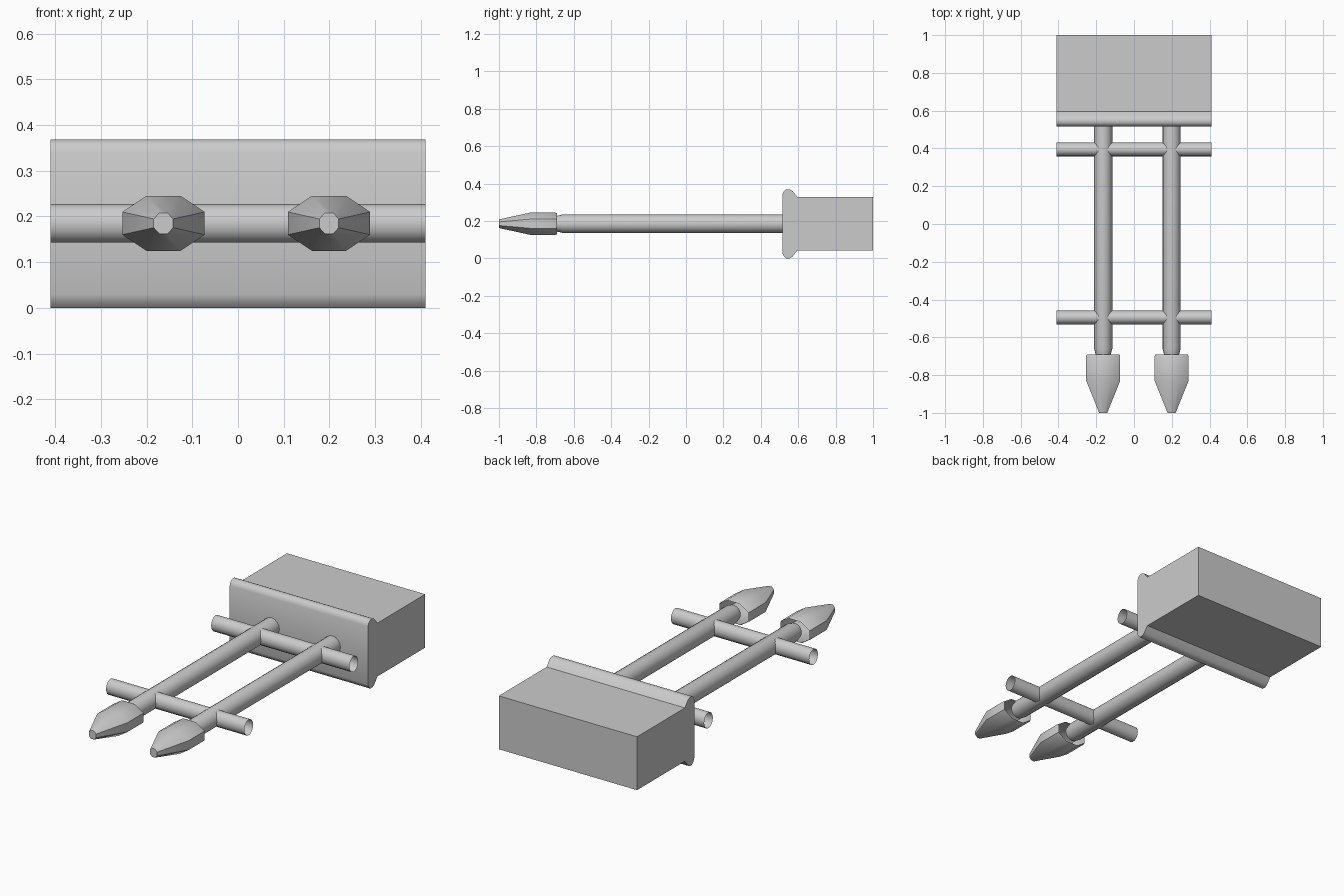
import bpy, math
from mathutils import Vector

if "Cube" in bpy.data.objects:
    bpy.data.objects.remove(bpy.data.objects["Cube"])

ZC = 0.185
ROD_X = (-0.163, 0.199)


def make(name, verts, faces, angle=None):
    me = bpy.data.meshes.new(name)
    me.from_pydata(verts, [], faces)
    ob = bpy.data.objects.new(name, me)
    bpy.context.collection.objects.link(ob)
    bpy.ops.object.select_all(action='DESELECT')
    ob.select_set(True)
    bpy.context.view_layer.objects.active = ob
    bpy.ops.object.mode_set(mode='EDIT')
    bpy.ops.mesh.select_all(action='SELECT')
    bpy.ops.mesh.normals_make_consistent(inside=False)
    bpy.ops.object.mode_set(mode='OBJECT')
    if angle:
        bpy.ops.object.shade_smooth_by_angle(angle=math.radians(angle))
    return ob


def loft(name, rings, cap_start=False, cap_end=False, angle=40):
    """Skin a list of rings that all have the same point count."""
    n = len(rings[0])
    verts = [p for r in rings for p in r]
    faces = [(k * n + i, k * n + (i + 1) % n, (k + 1) * n + (i + 1) % n, (k + 1) * n + i)
             for k in range(len(rings) - 1) for i in range(n)]
    if cap_start:
        faces.append(tuple(range(n)))
    if cap_end:
        faces.append(tuple(range(len(verts) - n, len(verts))))
    return make(name, verts, faces, angle)


def ring_y(x, y, rx, rz, n, turn=0.0):
    return [(x + rx * math.cos(2 * math.pi * (i + turn) / n), y,
             ZC + rz * math.sin(2 * math.pi * (i + turn) / n)) for i in range(n)]


def ring_x(x, y, ry, rz, n):
    return [(x, y + ry * math.cos(2 * math.pi * i / n),
             ZC + rz * math.sin(2 * math.pi * i / n)) for i in range(n)]


# Block with a raised front flange, one profile swept along x
upper = [(0.515, 0.155), (0.522, 0.173), (0.535, 0.183), (0.555, 0.183), (0.57, 0.175), (0.595, 0.143), (1.0, 0.143)]
profile = [(y, ZC + z) for y, z in upper] + [(y, ZC - z) for y, z in reversed(upper)]
# the underside flange reaches z = 0
profile = [(y, 0.0 if z < 0.005 else z) for y, z in profile]
loft("block", [[(x, y, z) for y, z in profile] for x in (-0.41, 0.41)], True, True)

# Two long rods, each with a flattened eight-sided tapered tip
for i, x in enumerate(ROD_X):
    loft(f"rod_{i}", [ring_y(x, -0.69, 0.04, 0.042, 16), ring_y(x, -0.66, 0.048, 0.049, 16),
                      ring_y(x, 0.53, 0.048, 0.049, 16)], True)
    k = 1 / math.cos(math.pi / 8)
    loft(f"tip_{i}", [ring_y(x, -1.0, 0.023, 0.025, 8, 0.5),
                      ring_y(x, -0.83, 0.09 * k, 0.06 * k, 8, 0.5),
                      ring_y(x, -0.70, 0.09 * k, 0.06 * k, 8, 0.5),
                      ring_y(x, -0.69, 0.086 * k, 0.056 * k, 8, 0.5)], True)

# Two open cross tubes
for i, y in enumerate((-0.495, 0.395)):
    loft(f"crossbar_{i}", [ring_x(-0.41, y, 0.037, 0.042, 16), ring_x(0.41, y, 0.037, 0.042, 16)])
